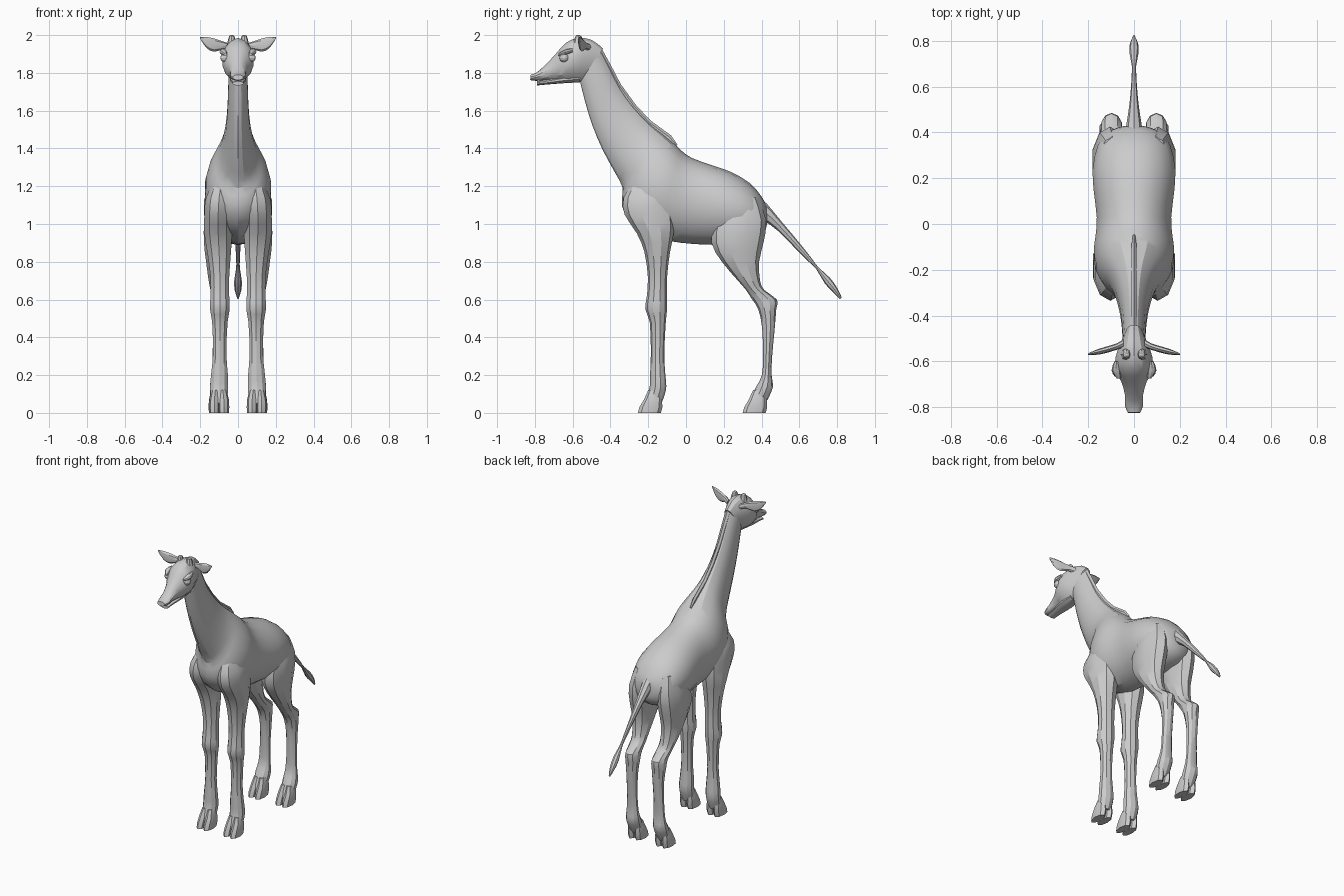
import bpy, bmesh, math
from mathutils import Vector


def smooth_path(secs, steps):
    """Catmull-Rom interpolation between cross-sections."""
    out = []
    for i in range(len(secs) - 1):
        p0, p1, p2 = secs[max(i - 1, 0)], secs[i], secs[i + 1]
        p3 = secs[min(i + 2, len(secs) - 1)]
        for s in range(steps):
            t = s / steps
            out.append([0.5 * (2 * b + (c - a) * t + (2 * a - 5 * b + 4 * c - d) * t * t
                               + (3 * b - a - 3 * c + d) * t ** 3)
                        for a, b, c, d in zip(p0, p1, p2, p3)])
    return out + [list(secs[-1])]


def loft(name, secs, sides=10, steps=2, mirror=False, thick_axis=(1, 0, 0)):
    """Skin ellipses given as (y1, z1, y2, z2, half thickness, x centre)."""
    bm = bmesh.new()
    rings = []
    for y1, z1, y2, z2, w, x in smooth_path(secs, steps):
        c = Vector((x, (y1 + y2) / 2, (z1 + z2) / 2))
        b = Vector((0, (y1 - y2) / 2, (z1 - z2) / 2))
        a = Vector(thick_axis) * w
        angles = [2 * math.pi * k / sides for k in range(sides)]
        rings.append([bm.verts.new(c + a * math.sin(t) + b * math.cos(t)) for t in angles])
    for r, q in zip(rings, rings[1:]):
        for k in range(sides):
            j = (k + 1) % sides
            bm.faces.new((r[k], r[j], q[j], q[k]))
    bm.faces.new(rings[0])
    bm.faces.new(rings[-1])
    bmesh.ops.recalc_face_normals(bm, faces=bm.faces)
    return finish(name, bm, mirror)


def finish(name, bm, mirror):
    me = bpy.data.meshes.new(name)
    bm.to_mesh(me)
    bm.free()
    ob = bpy.data.objects.new(name, me)
    bpy.context.collection.objects.link(ob)
    if mirror:
        ob.modifiers.new("mirror", 'MIRROR')
    bpy.ops.object.select_all(action='DESELECT')
    ob.select_set(True)
    bpy.context.view_layer.objects.active = ob
    bpy.ops.object.shade_smooth_by_angle(angle=math.radians(25))
    return ob


def central(rows):
    return [(*r, 0) for r in rows]


def limb(rows):
    """Horizontal slices: (z, front y, back y, x centre, half width)."""
    return [(yb, z, yf, z, w, x) for z, yf, yb, x, w in rows]


# Torso and neck: top point, bottom point, half width
loft("body", central([
    (.425, 1.10, .43, 1.00, .04), (.40, 1.145, .41, .95, .11),
    (.34, 1.215, .35, .91, .16), (.24, 1.275, .24, .89, .183),
    (.14, 1.31, .14, .89, .178), (.03, 1.35, .03, .895, .165),
    (-.02, 1.385, -.09, .91, .17), (-.045, 1.41, -.20, .94, .178),
    (-.08, 1.44, -.295, 1.01, .168), (-.12, 1.475, -.34, 1.10, .14),
    (-.16, 1.505, -.335, 1.19, .112), (-.21, 1.55, -.375, 1.27, .086),
    (-.28, 1.625, -.44, 1.39, .066), (-.345, 1.715, -.495, 1.52, .056),
    (-.40, 1.82, -.535, 1.65, .052), (-.45, 1.92, -.56, 1.75, .048)]), sides=18)

# Mane ridge
loft("mane", central([
    (-.045, 1.42, -.06, 1.40, .006), (-.08, 1.47, -.11, 1.43, .012),
    (-.19, 1.55, -.22, 1.51, .013), (-.265, 1.63, -.30, 1.60, .013),
    (-.345, 1.74, -.38, 1.71, .013), (-.40, 1.845, -.44, 1.82, .014),
    (-.455, 1.945, -.49, 1.91, .016), (-.53, 1.98, -.54, 1.94, .012)]), sides=6, steps=1)

# Head with upper muzzle
loft("head", central([
    (-.44, 1.93, -.52, 1.77, .04), (-.50, 1.975, -.56, 1.752, .062),
    (-.57, 1.985, -.595, 1.755, .082), (-.635, 1.96, -.64, 1.755, .083),
    (-.69, 1.90, -.69, 1.757, .056), (-.745, 1.842, -.745, 1.76, .041),
    (-.79, 1.803, -.795, 1.758, .040), (-.822, 1.79, -.825, 1.762, .028)]), sides=14)

# Lower jaw
loft("lower_jaw", central([
    (-.56, 1.80, -.56, 1.75, .04), (-.65, 1.785, -.65, 1.745, .045),
    (-.74, 1.765, -.74, 1.738, .032), (-.79, 1.756, -.79, 1.733, .03)]), sides=10)

# Eyes and heavy brows
bm = bmesh.new()
bmesh.ops.create_uvsphere(bm, u_segments=10, v_segments=6, radius=.025)
bmesh.ops.translate(bm, verts=bm.verts, vec=(.070, -.645, 1.88))
finish("eye", bm, True)
loft("brow", [(-.60, 1.93, -.60, 1.91, .010, .076), (-.64, 1.924, -.64, 1.895, .020, .078),
              (-.675, 1.905, -.675, 1.89, .008, .066)], sides=8, mirror=True)

# Ears: leaf shapes running outwards, thin in y
loft("ear", [(-.52, 1.955, -.52, 1.915, .018, .045), (-.535, 1.965, -.535, 1.925, .014, .075),
             (-.55, 1.982, -.55, 1.912, .014, .125), (-.56, 1.99, -.56, 1.93, .011, .165),
             (-.568, 1.99, -.568, 1.98, .003, .20)],
     sides=8, mirror=True, thick_axis=(0, 1, 0))

# Short horns
loft("horn", limb([(1.93, -.60, -.54, .036, .026), (1.975, -.592, -.545, .034, .019),
                   (1.995, -.585, -.555, .033, .014), (2.0, -.578, -.562, .033, .006)]),
     sides=8, steps=1, mirror=True)

# Front legs
loft("front_leg", limb([
    (1.24, -.27, -.14, .085, .04), (1.14, -.33, -.08, .10, .073),
    (1.05, -.325, -.06, .105, .077), (.95, -.26, -.065, .105, .077),
    (.85, -.22, -.085, .10, .066), (.72, -.202, -.10, .096, .052),
    (.62, -.207, -.10, .096, .052), (.55, -.216, -.10, .096, .055),
    (.48, -.192, -.107, .096, .043), (.32, -.186, -.115, .097, .037),
    (.21, -.19, -.11, .098, .046), (.14, -.192, -.104, .10, .05),
    (.09, -.205, -.115, .10, .047), (.05, -.215, -.13, .10, .044)]), mirror=True)

# Hind legs
loft("hind_leg", limb([
    (1.14, .22, .38, .095, .05), (1.02, .15, .425, .105, .076),
    (.90, .135, .41, .108, .076), (.80, .19, .387, .108, .064),
    (.70, .275, .392, .105, .053), (.65, .318, .415, .10, .048),
    (.60, .35, .482, .098, .046), (.55, .382, .478, .098, .047),
    (.45, .403, .47, .098, .038), (.30, .408, .456, .10, .036),
    (.20, .402, .453, .10, .042), (.14, .372, .461, .102, .05),
    (.08, .345, .437, .102, .046), (.04, .335, .415, .102, .042)]), mirror=True)

# Cloven hooves: two toes per foot
for leg, y, x in (("front", -.255, .10), ("hind", .30, .102)):
    for side, dx in (("inner", -.025), ("outer", .025)):
        loft(f"{leg}_{side}_toe", limb([
            (.12, y + .055, y + .125, x + dx * .8, .020),
            (.07, y + .032, y + .128, x + dx, .027),
            (.03, y + .008, y + .13, x + dx, .029),
            (.0, y, y + .122, x + dx, .027)]), sides=8, steps=1, mirror=True)

# Tail with tuft
loft("tail", central([
    (.38, 1.15, .37, 1.03, .035), (.43, 1.105, .415, 1.015, .035),
    (.50, 1.02, .485, .965, .024), (.58, .925, .565, .885, .015),
    (.66, .825, .65, .80, .010), (.70, .772, .69, .76, .010),
    (.762, .715, .735, .685, .020), (.80, .662, .775, .642, .018),
    (.825, .61, .815, .602, .004)]), sides=8)
